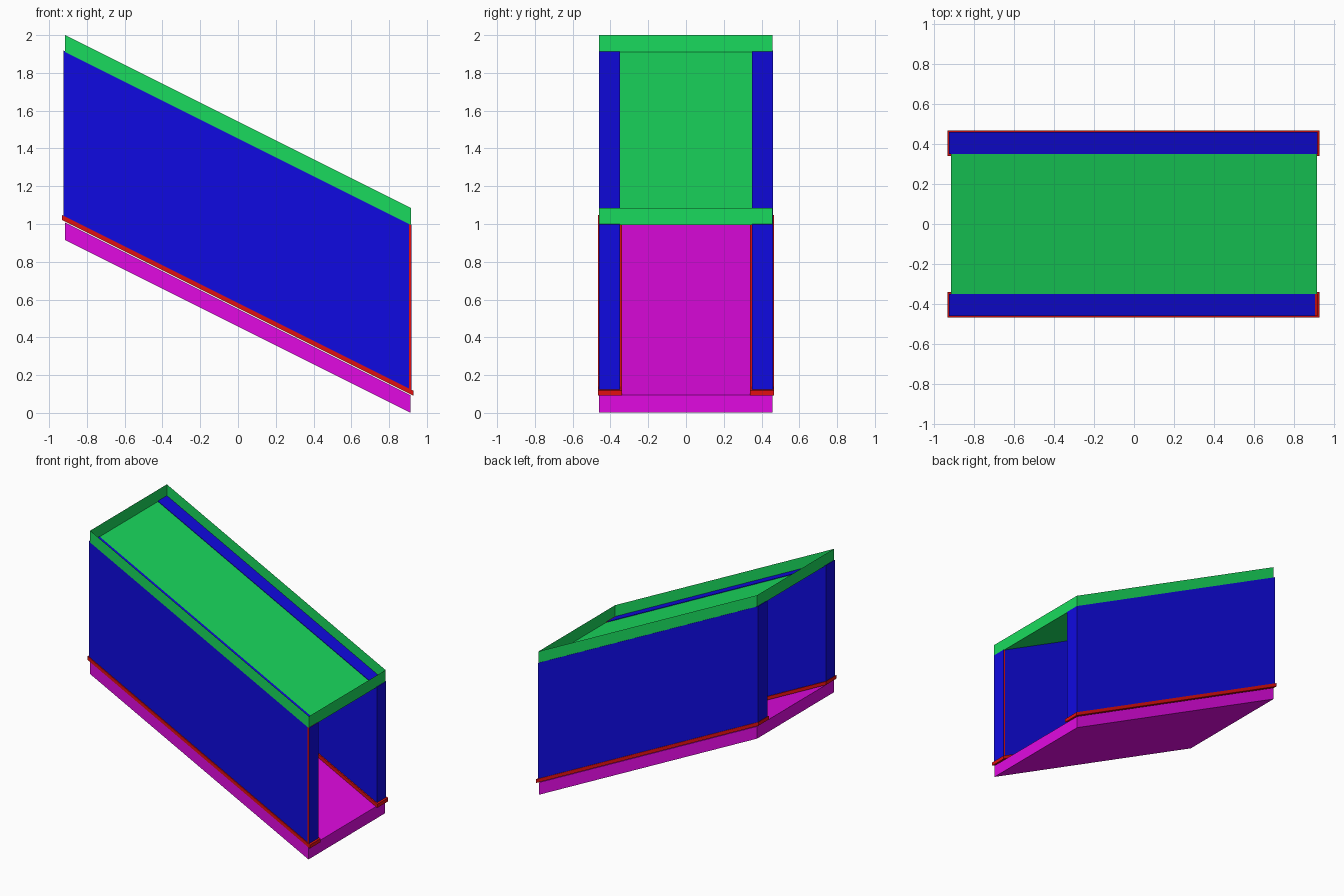
import bpy, bmesh

if "Cube" in bpy.data.objects:
    bpy.data.objects.remove(bpy.data.objects["Cube"])

SLOPE = -0.5  # every part is sheared down along x


def material(name, rgb):
    m = bpy.data.materials.new(name)
    m.diffuse_color = (*rgb, 1)
    m.use_nodes = True
    m.node_tree.nodes["Principled BSDF"].inputs["Base Color"].default_value = m.diffuse_color
    return m


GREEN = material("green", (0.01, 0.70, 0.11))
BLUE = material("blue", (0.005, 0.003, 0.75))
RED = material("red", (0.75, 0.005, 0.005))
MAGENTA = material("magenta", (0.75, 0.003, 0.75))


def sheared_box(name, x, y, z, mat, open_top=False):
    """Box from ranges; z is measured at x = 0, then sheared by SLOPE."""
    bm = bmesh.new()
    bmesh.ops.create_cube(bm, size=1)
    if open_top:
        top = [f for f in bm.faces if f.normal.z > 0.9]
        bmesh.ops.delete(bm, geom=top, context='FACES_ONLY')
    for v in bm.verts:
        p = [r[0] if c < 0 else r[1] for c, r in zip(v.co, (x, y, z))]
        v.co = (p[0], p[1], p[2] + SLOPE * p[0])
    mesh = bpy.data.meshes.new(name)
    bm.to_mesh(mesh)
    bm.free()
    mesh.materials.append(mat)
    ob = bpy.data.objects.new(name, mesh)
    bpy.context.collection.objects.link(ob)
    return ob


# Sloping base slab and open roof tray
sheared_box("base_slab", (-0.915, 0.912), (-0.46, 0.457), (0.458, 0.55), MAGENTA)
sheared_box("roof_tray", (-0.915, 0.915), (-0.46, 0.457), (1.453, 1.5425), GREEN, open_top=True)

# Side walls, each standing on a slightly wider skirting
for side, s in (("front", -1), ("back", 1)):
    def span(a, b):
        return tuple(sorted((s * a, s * b)))
    end = 0.905 if s < 0 else 0.918
    sheared_box(side + "_wall", (-0.925, end), span(0.35, 0.46), (0.575, 1.457), BLUE)
    sheared_box(side + "_skirting", (-0.932, 0.928), span(0.34, 0.467), (0.555, 0.582), RED)

# Red edging and blue cap at the low end of the front wall
sheared_box("front_edging", (0.905, 0.916), (-0.46, -0.35), (0.575, 1.457), RED)
sheared_box("front_end_cap", (0.916, 0.918), (-0.46, -0.35), (0.575, 1.457), BLUE)
